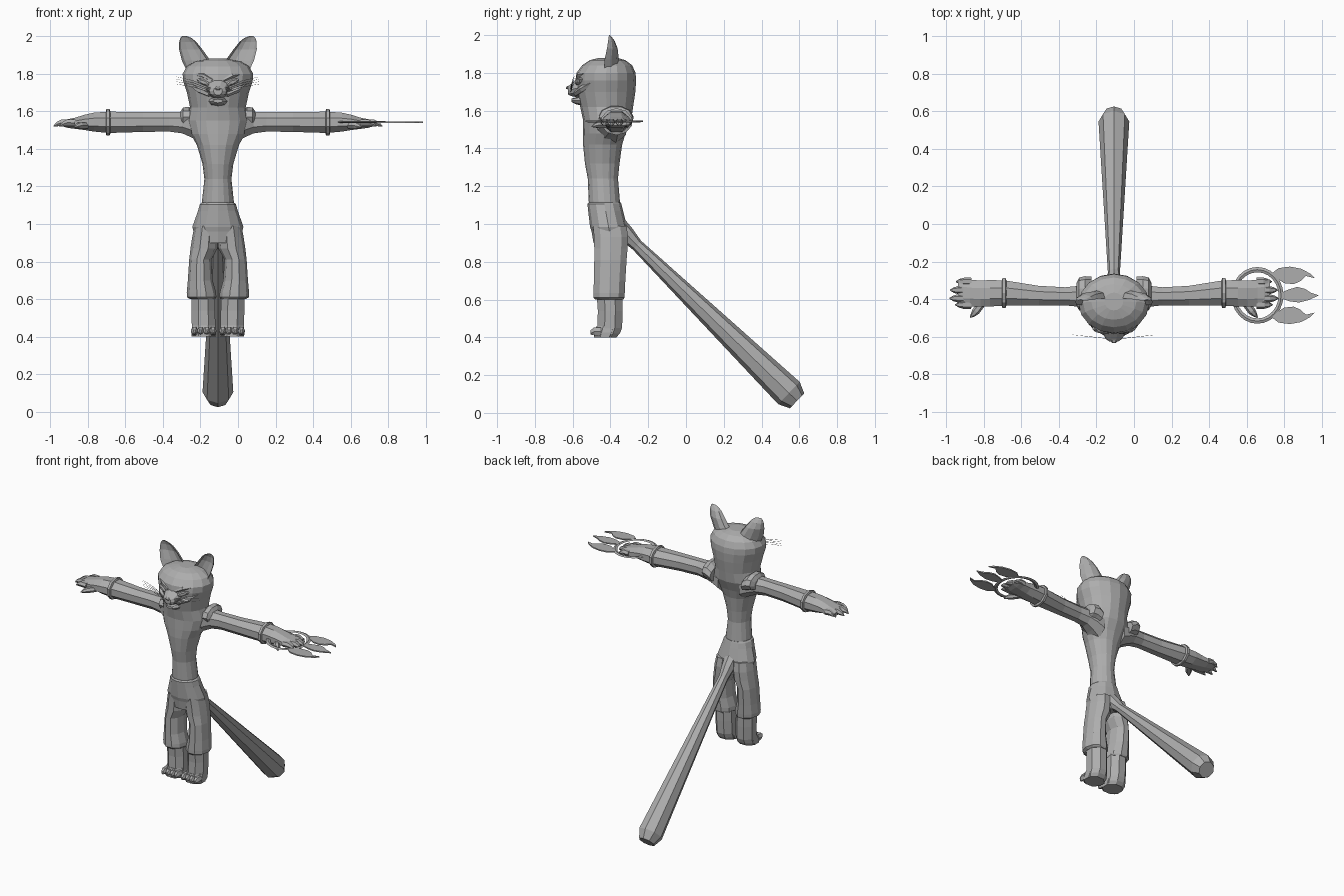
import bpy, bmesh, math
from mathutils import Vector

CX = -0.107  # symmetry plane of the figure
grey = bpy.data.materials.new("plain grey")
grey.diffuse_color = (0.42, 0.42, 0.42, 1)


def finish(name, bm):
    bmesh.ops.recalc_face_normals(bm, faces=bm.faces)
    me = bpy.data.meshes.new(name)
    bm.to_mesh(me)
    bm.free()
    me.materials.append(grey)
    ob = bpy.data.objects.new(name, me)
    bpy.context.collection.objects.link(ob)
    return ob


def loft(name, rings, n=8, phase=0.0, warp=None):
    """Skin rings given as (centre, u, v) and cap both ends."""
    bm = bmesh.new()
    loops = []
    for c, u, v in rings:
        loop = []
        for i in range(n):
            a = 2 * math.pi * i / n + phase
            p = c + u * math.cos(a) + v * (warp(math.sin(a)) if warp else math.sin(a))
            loop.append(bm.verts.new(p))
        loops.append(loop)
    for a, b in zip(loops, loops[1:]):
        for i in range(n):
            j = (i + 1) % n
            bm.faces.new((a[i], a[j], b[j], b[i]))
    bm.faces.new(loops[0])
    bm.faces.new(loops[-1])
    return finish(name, bm)


def zring(z, x0, x1, y0, y1, s=1):
    return (Vector((CX + s * (x0 + x1) / 2, (y0 + y1) / 2, z)),
            Vector(((x1 - x0) / 2, 0, 0)), Vector((0, (y1 - y0) / 2, 0)))


def xring(d, y0, y1, z0, z1, s=1):
    return (Vector((CX + s * d, (y0 + y1) / 2, (z0 + z1) / 2)),
            Vector((0, (y1 - y0) / 2, 0)), Vector((0, 0, (z1 - z0) / 2)))


def yring(y, hw, z0, z1):
    return (Vector((CX, y, (z0 + z1) / 2)), Vector((hw, 0, 0)), Vector((0, 0, (z1 - z0) / 2)))


def tube(name, pts, n=6, flat=1.0):
    """Tapered tube through (x, y, z, radius) points."""
    P = [Vector(p[:3]) for p in pts]
    rings = []
    for i, p in enumerate(P):
        d = (P[min(i + 1, len(P) - 1)] - P[max(i - 1, 0)]).normalized()
        side = d.cross(Vector((0, 0, 1))).normalized()
        rings.append((p, side * pts[i][3], side.cross(d) * pts[i][3] * flat))
    return loft(name, rings, n)


def plate(name, outline, z, t):
    bm = bmesh.new()
    f = bm.faces.new([bm.verts.new((x, y, z - t / 2)) for x, y in outline])
    ext = bmesh.ops.extrude_face_region(bm, geom=[f])
    bmesh.ops.translate(bm, vec=(0, 0, t), verts=[v for v in ext["geom"] if isinstance(v, bmesh.types.BMVert)])
    return finish(name, bm)


# torso, neck and head in one skin: z, half width, front y, back y
body = [(1.05, .082, -.505, -.34), (1.12, .085, -.515, -.35), (1.24, .072, -.52, -.36),
        (1.32, .082, -.535, -.352), (1.42, .112, -.545, -.338), (1.48, .145, -.545, -.32),
        (1.55, .165, -.545, -.29), (1.62, .148, -.56, -.28), (1.70, .165, -.58, -.268),
        (1.76, .185, -.585, -.264), (1.80, .188, -.58, -.267), (1.84, .165, -.55, -.285),
        (1.867, .12, -.51, -.32), (1.88, .05, -.46, -.365)]
loft("torso_and_head", [zring(z, -w, w, a, b) for z, w, a, b in body], 16)

# shirt hem and belt band
loft("shirt_hem", [zring(z, -w, w, a, b) for z, w, a, b in
                   [(1.115, .085, -.515, -.345), (1.105, .096, -.522, -.342), (1.07, .106, -.518, -.333),
                    (0.985, .136, -.508, -.312), (0.96, .13, -.50, -.31), (.90, .11, -.49, -.31)]], 12)

# muzzle, nose and jaw
loft("muzzle", [yring(-.54, .075, 1.66, 1.79), yring(-.585, .058, 1.67, 1.765),
                yring(-.612, .044, 1.677, 1.74), yring(-.625, .024, 1.685, 1.73)], 10)
loft("nose", [yring(-.605, .02, 1.71, 1.738), yring(-.628, .016, 1.712, 1.732), yring(-.634, .008, 1.715, 1.726)], 6)
loft("jaw", [yring(-.53, .06, 1.62, 1.69), yring(-.585, .042, 1.635, 1.67),
             yring(-.605, .025, 1.645, 1.665)], 8)

for s, side in ((-1, "left"), (1, "right")):
    X = lambda d: CX + s * d

    # ear: thin shell, hollow towards the front
    ear = [(1.76, .06, .15, -.43, .05), (1.82, .03, .168, -.425, .06), (1.87, .04, .192, -.425, .055),
           (1.93, .083, .207, -.42, .045), (1.97, .115, .206, -.42, .03),
           (1.99, .14, .20, -.42, .015), (2.0, .165, .19, -.42, .005)]
    rings = [(Vector((X((a + b) / 2), y + .012, z)), Vector((s * (b - a) / 2, -.018 * min(1, (2.0 - z) * 8), 0)),
              Vector((0, d, 0))) for z, a, b, y, d in ear]
    loft(side + "_ear", rings, 10, warp=lambda q: q if q > 0 else -q * .55)

    # eye, brow and cheek ridge
    loft(side + "_eye", [(Vector((X(.078), -.572 + k * .022, 1.755)), Vector((s * r, .3 * r, .35 * r)),
                          Vector((0, 0, r * .45))) for k, r in ((1, .036), (0, .036), (-.4, .02))], 8)
    tube(side + "_brow", [(X(.03), -.578, 1.765, .008), (X(.075), -.566, 1.79, .013), (X(.13), -.525, 1.80, .006)], 5)
    tube(side + "_cheek", [(X(.045), -.585, 1.69, .014), (X(.1), -.55, 1.715, .018), (X(.165), -.475, 1.76, .008)], 5)

    # whiskers
    for k in range(4):
        tube(side + "_whisker", [(X(.04), -.61, 1.70 + k * .008, .0015),
                                 (X(.13), -.60, 1.73 + k * .011, .0015),
                                 (X(.22), -.59, 1.745 + k * .013, .0006)], 3)

    # arm with sleeve and forearm
    arm = [(.08, -.51, -.31, 1.42, 1.59), (.14, -.475, -.315, 1.455, 1.60), (.19, -.445, -.325, 1.478, 1.602),
           (.26, -.437, -.333, 1.488, 1.60), (.40, -.438, -.325, 1.486, 1.60), (.58, -.44, -.295, 1.48, 1.603),
           (.66, -.445, -.293, 1.488, 1.597), (.71, -.445, -.295, 1.497, 1.585),
           (.765, -.445, -.292, 1.505, 1.567), (.80, -.445, -.285, 1.51, 1.56), (.83, -.43, -.29, 1.52, 1.548)]
    loft(side + "_arm", [xring(*r, s) for r in arm], 8, math.pi / 8)
    loft(side + "_cuff", [xring(.573, -.44, -.295, 1.48, 1.602, s), xring(.577, -.452, -.283, 1.47, 1.613, s),
                          xring(.593, -.452, -.283, 1.47, 1.613, s), xring(.597, -.44, -.295, 1.48, 1.602, s)],
         10, math.pi / 10)
    # raised shoulder collar
    loft(side + "_shoulder", [xring(.12, -.455, -.28, 1.50, 1.60, s), xring(.155, -.462, -.278, 1.51, 1.627, s),
                              xring(.185, -.46, -.285, 1.515, 1.623, s), xring(.20, -.435, -.315, 1.52, 1.60, s)], 10)

    # fingers and claws
    for y, tip in ((-.307, .84), (-.352, .872), (-.396, .875), (-.43, .845)):
        tube(side + "_finger", [(X(.76), y, 1.538, .022), (X(tip - .045), y, 1.54, .022),
                                (X(tip - .02), y, 1.532, .015), (X(tip), y, 1.52, .003)], 6, .9)
    tube(side + "_thumb", [(X(.70), -.42, 1.525, .02), (X(.735), -.465, 1.525, .021),
                           (X(.75), -.482, 1.522, .014), (X(.765), -.498, 1.515, .003)], 6, .9)

    # trouser leg, lower leg and foot
    trouser = [(.99, .0, .125, -.495, -.31), (.93, .0, .137, -.492, -.302), (.87, .002, .146, -.49, -.305),
               (.81, .035, .153, -.49, -.31), (.70, .028, .16, -.492, -.317), (.635, .01, .166, -.494, -.32),
               (.61, .008, .165, -.494, -.322), (.60, .015, .148, -.485, -.328)]
    loft(side + "_trouser_leg", [zring(*r, s) for r in trouser], 10)
    shin = [(.62, .012, .146, -.478, -.33), (.54, .01, .146, -.472, -.33), (.45, .008, .144, -.475, -.333),
            (.42, .007, .146, -.48, -.345), (.40, .012, .14, -.475, -.365)]
    loft(side + "_lower_leg", [zring(*r, s) for r in shin], 8, math.pi / 8)
    loft(side + "_foot", [zring(.40, .006, .145, -.492, -.37, s), zring(.425, .004, .147, -.492, -.35, s),
                          zring(.46, .012, .142, -.478, -.345, s)], 8, math.pi / 8)
    for k in range(4):
        x = .026 + k * .033
        tube(side + "_toe", [(X(x), -.45, .43, .02), (X(x), -.485, .43, .02), (X(x), -.497, .425, .013),
                             (X(x), -.503, .415, .004)], 6, 1.3)

# tail, widening towards the blunt tip
tube("tail", [(CX, -.36, .99, .05), (CX, -.315, .945, .044), (CX, -.26, .888, .032),
              (CX, .545, .105, .082), (CX, .588, .064, .055)], 8)

# bladed ring held in one hand
bpy.ops.mesh.primitive_torus_add(major_segments=24, minor_segments=4, major_radius=.137, minor_radius=.014,
                                 location=(.657, -.38, 1.543))
ring = bpy.context.object
ring.name = "weapon_ring"
ring.scale = (.92, 1, .4)
ring.data.materials.append(grey)
outer = [(.735, .118), (.77, .145), (.83, .153), (.89, .142), (.94, .115), (.962, .092),
         (.915, .103), (.885, .075), (.85, .06), (.80, .065), (.762, .09)]
middle = [(.775, .01), (.82, .03), (.87, .045), (.91, .035), (.94, .015), (.985, .0),
          (.93, -.025), (.88, -.038), (.83, -.032), (.78, -.015)]
plate("upper_blade", [(x, -.38 + y) for x, y in outer], 1.543, .008)
plate("lower_blade", [(x, -.38 - y) for x, y in outer], 1.543, .008)
plate("middle_blade", [(x, -.38 + y) for x, y in middle], 1.543, .008)
